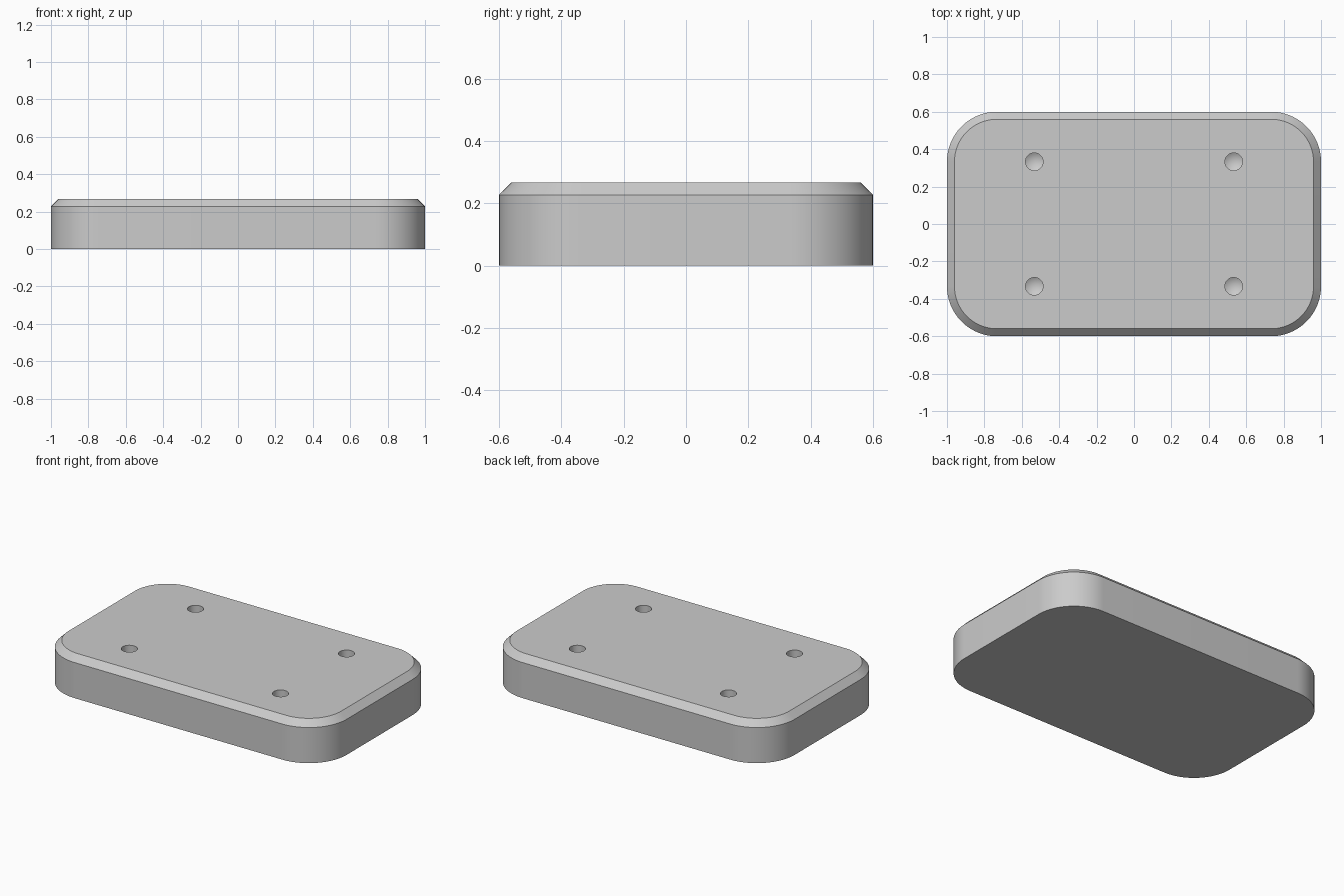
import bpy, bmesh
from math import cos, sin, pi, radians, tan

if "Cube" in bpy.data.objects:
    bpy.data.objects.remove(bpy.data.objects["Cube"])

HX, HY, H = 1.0, 0.6, 0.267        # half sizes and height
CORNER, CHAMFER = 0.267, 0.04
HOLE_R, HOLE_DEPTH = 0.047, 0.133
SEG = 24


def outline(inset, z):
    """Rounded rectangle, counter-clockwise, moved inward by inset."""
    r = CORNER - inset
    pts = []
    for i, (sx, sy) in enumerate([(1, 1), (-1, 1), (-1, -1), (1, -1)]):
        for k in range(SEG + 1):
            a = (i + k / SEG) * pi / 2
            pts.append((sx * (HX - CORNER) + r * cos(a),
                        sy * (HY - CORNER) + r * sin(a), z))
    return pts


def circle(r, z, n=32):
    return [(r * cos(2 * pi * k / n), r * sin(2 * pi * k / n), z) for k in range(n)]


def loft(bm, rings, offset=(0, 0), tip=None):
    """Closed solid through stacked rings, with an optional pointed bottom."""
    loops = [[bm.verts.new((x + offset[0], y + offset[1], z)) for x, y, z in ring]
             for ring in rings]
    n = len(loops[0])
    for a, b in zip(loops, loops[1:]):
        for k in range(n):
            bm.faces.new((a[k], a[(k + 1) % n], b[(k + 1) % n], b[k]))
    bm.faces.new(loops[-1])
    if tip is None:
        bm.faces.new(loops[0][::-1])
    else:
        t = bm.verts.new((offset[0], offset[1], tip))
        for k in range(n):
            bm.faces.new((t, loops[0][(k + 1) % n], loops[0][k]))


def make_object(name, bm):
    bmesh.ops.recalc_face_normals(bm, faces=bm.faces)
    mesh = bpy.data.meshes.new(name)
    bm.to_mesh(mesh)
    bm.free()
    obj = bpy.data.objects.new(name, mesh)
    bpy.context.collection.objects.link(obj)
    return obj


# plate with rounded corners and a chamfered top edge
bm = bmesh.new()
loft(bm, [outline(0, 0), outline(0, H - CHAMFER), outline(CHAMFER, H)])
plate = make_object("base_plate", bm)

# four blind drilled holes with conical bottoms
bm = bmesh.new()
floor = H - HOLE_DEPTH
for x in (-0.533, 0.533):
    for y in (-0.333, 0.333):
        loft(bm, [circle(HOLE_R, floor), circle(HOLE_R, H + 0.05)], (x, y),
             tip=floor - HOLE_R / tan(radians(59)))
drill = make_object("hole_cutter", bm)

bpy.context.view_layer.objects.active = plate
plate.select_set(True)
cut = plate.modifiers.new("drill_holes", 'BOOLEAN')
cut.operation = 'DIFFERENCE'
cut.solver = 'EXACT'
cut.object = drill
bpy.ops.object.modifier_apply(modifier=cut.name)
bpy.data.objects.remove(drill)

bpy.ops.object.shade_smooth_by_angle(angle=radians(25))
